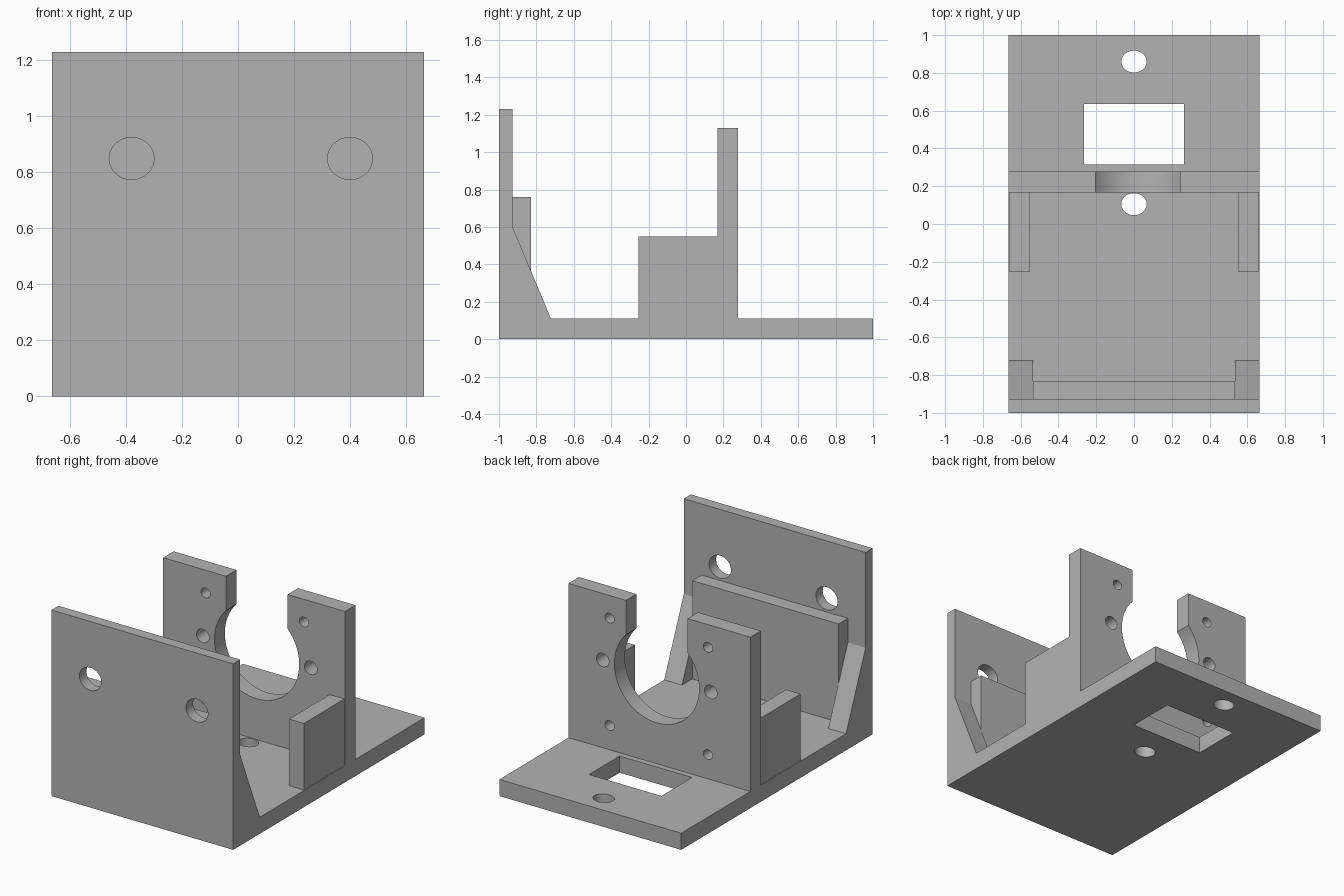
import bpy, bmesh
from math import cos, sin, pi, acos, radians
from mathutils import Matrix

cube = bpy.data.objects.get("Cube")
if cube:
    bpy.data.objects.remove(cube, do_unlink=True)

grey = bpy.data.materials.new("plain_grey")
grey.use_nodes = True
grey.diffuse_color = (0.45, 0.45, 0.45, 1)
grey.node_tree.nodes["Principled BSDF"].inputs["Base Color"].default_value = (0.45, 0.45, 0.45, 1)

# Drawing planes: columns are the local x, y and extrusion directions
XY = Matrix.Identity(3)
XZ = Matrix(((1, 0, 0), (0, 0, -1), (0, 1, 0)))
YZ = Matrix(((0, 0, 1), (1, 0, 0), (0, 1, 0)))


def rect(x0, x1, y0, y1):
    return [(x0, y0), (x1, y0), (x1, y1), (x0, y1)]


def ellipse(cx, cy, rx, ry, n=48):
    return [(cx + rx * cos(2 * pi * i / n), cy + ry * sin(2 * pi * i / n)) for i in range(n)]


def plate(name, plane, low, high, outline, holes=()):
    """Extrude an outline with holes between two positions along the plane normal."""
    curve = bpy.data.curves.new(name + "_profile", 'CURVE')
    curve.dimensions = '2D'
    curve.fill_mode = 'BOTH'
    curve.extrude = (high - low) / 2
    for loop in [outline, *holes]:
        spline = curve.splines.new('POLY')
        spline.points.add(len(loop) - 1)
        for point, (a, b) in zip(spline.points, loop):
            point.co = (a, b, 0, 1)
        spline.use_cyclic_u = True
    helper = bpy.data.objects.new(name + "_profile", curve)
    bpy.context.collection.objects.link(helper)
    bpy.context.view_layer.update()
    mesh = bpy.data.meshes.new_from_object(
        helper.evaluated_get(bpy.context.evaluated_depsgraph_get()))
    bpy.data.objects.remove(helper, do_unlink=True)

    normal = plane.col[2]
    mesh.transform(Matrix.Translation(normal * (low + high) / 2) @ plane.to_4x4())
    bm = bmesh.new()
    bm.from_mesh(mesh)
    bmesh.ops.remove_doubles(bm, verts=bm.verts, dist=0.0001)
    bmesh.ops.recalc_face_normals(bm, faces=bm.faces)
    bm.to_mesh(mesh)
    bm.free()
    mesh.name = name
    mesh.materials.clear()
    mesh.materials.append(grey)
    obj = bpy.data.objects.new(name, mesh)
    bpy.context.collection.objects.link(obj)
    bpy.ops.object.select_all(action='DESELECT')
    obj.select_set(True)
    bpy.context.view_layer.objects.active = obj
    bpy.ops.object.shade_smooth_by_angle(angle=radians(30))
    return obj


W = 0.665      # half width
FLOOR = 0.11   # top of the base

# Base with two screw holes and a rectangular window
plate("base", XY, 0, FLOOR, rect(-W, W, -1, 1),
      [ellipse(0, 0.86, 0.067, 0.058), ellipse(0, 0.105, 0.067, 0.058),
       rect(-0.265, 0.265, 0.315, 0.635)])

# Front wall with two holes (plane normal points to -y)
plate("front_wall", XZ, 0.927, 1.0, rect(-W, W, 0, 1.23),
      [ellipse(x, 0.85, 0.08, 0.075) for x in (-0.38, 0.4)])

# Thick backing behind the front wall
plate("wall_backing", XZ, 0.83, 0.927, rect(-0.535, 0.535, FLOOR, 0.76))

# Mounting plate with a round cradle open at the top
cx, cz, r, slot, top = 0.02, 0.69, 0.31, 0.225, 1.13
start = acos(slot / r)
steps = 72
arc = [(cx + r * cos(a), cz + r * sin(a))
       for a in (start - (pi + 2 * start) * i / steps for i in range(steps + 1))]
outline = [(-W, FLOOR), (W, FLOOR), (W, top), (cx + slot, top), *arc,
           (cx - slot, top), (-W, top)]
screws = [ellipse(x, z, 0.034, 0.032, 32) for x in (-0.355, 0.365) for z in (0.27, 0.98)]
screws += [ellipse(x, cz, 0.046, 0.044, 32) for x in (-0.375, 0.415)]
plate("mounting_plate", XZ, -0.277, -0.168, outline, screws)

# Side blocks and sloped gussets on both sides
for side, s in (("left", 1), ("right", -1)):
    a, b = sorted((s * 0.552, s * 0.66))
    plate(side + "_side_block", YZ, a, b, rect(-0.255, 0.168, FLOOR, 0.55))
    a, b = sorted((s * 0.535, s * W))
    plate(side + "_gusset", YZ, a, b, [(-0.927, FLOOR), (-0.722, FLOOR), (-0.927, 0.6)])
